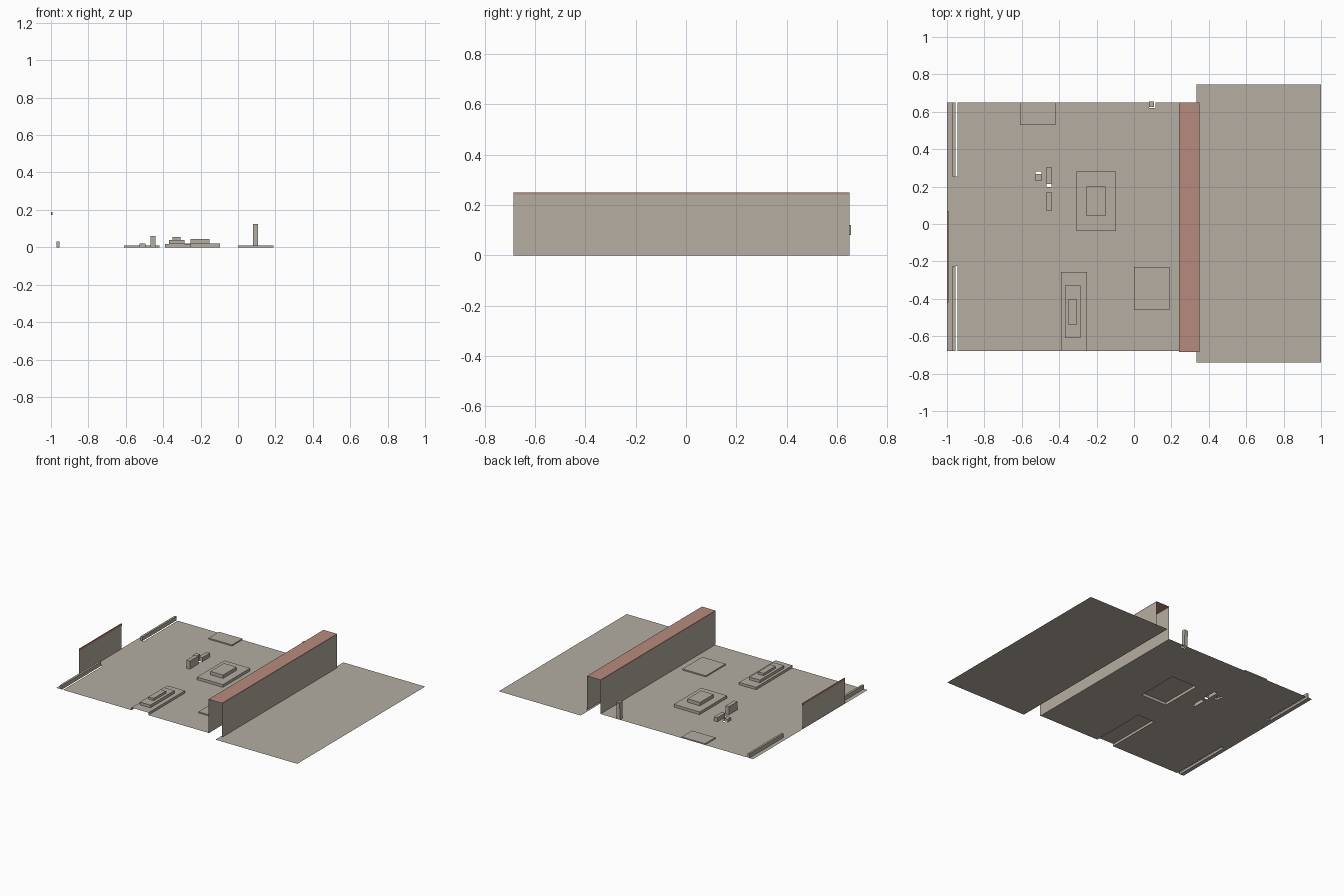
import bpy
import bmesh

cube = bpy.data.objects.get("Cube")
if cube:
    bpy.data.objects.remove(cube, do_unlink=True)


def material(name, rgb):
    m = bpy.data.materials.new(name)
    m.use_nodes = True
    colour = (*rgb, 1.0)
    m.diffuse_color = colour
    bsdf = next(n for n in m.node_tree.nodes if n.type == "BSDF_PRINCIPLED")
    bsdf.inputs["Base Color"].default_value = colour
    return m


STONE = material("warm grey stone", (0.46, 0.42, 0.36))
TILE = material("dull red tile", (0.47, 0.26, 0.21))


def finish(bm, name, mat):
    bmesh.ops.remove_doubles(bm, verts=bm.verts, dist=0.0001)
    mesh = bpy.data.meshes.new(name)
    bm.to_mesh(mesh)
    bm.free()
    mesh.materials.append(mat)
    obj = bpy.data.objects.new(name, mesh)
    bpy.context.collection.objects.link(obj)
    return obj


def sheet(name, rect, holes=(), mat=STONE):
    """Flat ground sheet made of cells, leaving out the rectangular holes."""
    rects = [rect, *holes]
    xs = sorted({v for r in rects for v in r[:2]})
    ys = sorted({v for r in rects for v in r[2:]})
    bm = bmesh.new()
    for x0, x1 in zip(xs, xs[1:]):
        for y0, y1 in zip(ys, ys[1:]):
            cx, cy = (x0 + x1) / 2, (y0 + y1) / 2
            if any(h[0] < cx < h[1] and h[2] < cy < h[3] for h in holes):
                continue
            corners = ((x0, y0), (x1, y0), (x1, y1), (x0, y1))
            bm.faces.new([bm.verts.new((x, y, 0)) for x, y in corners])
    return finish(bm, name, mat)


def block(name, rect, z0, z1, mat=STONE, open_front=False):
    """Box with no underside, optionally with no front."""
    x0, x1, y0, y1 = rect
    bm = bmesh.new()
    bmesh.ops.create_cube(bm, size=1)
    for v in bm.verts:
        v.co = (x1 if v.co.x > 0 else x0,
                y1 if v.co.y > 0 else y0,
                z1 if v.co.z > 0 else z0)
    bm.normal_update()
    gone = [f for f in bm.faces
            if f.normal.z < -0.5 or (open_front and f.normal.y < -0.5)]
    bmesh.ops.delete(bm, geom=gone, context="FACES")
    return finish(bm, name, mat)


def run(name, profile, y0, y1, mat):
    """Open x-z profile drawn out along y, with open ends."""
    bm = bmesh.new()
    for (xa, za), (xb, zb) in zip(profile, profile[1:]):
        bm.faces.new([bm.verts.new(p) for p in
                      ((xa, y0, za), (xa, y1, za), (xb, y1, zb), (xb, y0, zb))])
    return finish(bm, name, mat)


# Footprints: x0, x1, y0, y1
centre = (-0.307, -0.097, -0.037, 0.28)
front = (-0.39, -0.252, -0.68, -0.257)
rails = {"back_rail": (-0.97, -0.955, 0.255, 0.65),
         "front_rail": (-0.97, -0.955, -0.68, -0.225)}
small = {"tall_bench": ((-0.468, -0.441, 0.07, 0.17), 0.06),
         "long_bench": ((-0.468, -0.441, 0.215, 0.305), 0.03),
         "short_bench": ((-0.527, -0.495, 0.23, 0.267), 0.02)}

# Ground sheets, with gaps below the blocks and slots beside the rails
holes = [centre, front]
holes += [(r[0], r[1] + 0.01, r[2], r[3]) for r in rails.values()]
holes += [r for r, _ in small.values()]
holes += [(-0.468, -0.441, 0.197, 0.215), (-0.527, -0.495, 0.267, 0.282),
          (0.08, 0.115, 0.62, 0.65)]
sheet("main_ground", (-1, 0.24, -0.68, 0.65), holes)
sheet("side_ground", (0.335, 1, -0.74, 0.745))

# Stepped platforms
block("centre_platform", centre, 0, 0.02)
block("centre_platform_step", (-0.254, -0.152, 0.043, 0.2), 0.02, 0.045)
block("front_platform", front, 0, 0.018, open_front=True)
block("front_platform_step", (-0.37, -0.285, -0.61, -0.33), 0.018, 0.038)
block("front_platform_top", (-0.35, -0.307, -0.54, -0.4), 0.038, 0.055)

# Low slabs
block("back_slab", (-0.61, -0.42, 0.53, 0.65), 0, 0.009)
block("wall_slab", (0, 0.19, -0.46, -0.23), 0, 0.009)

# Rails, benches and post
for name, rect in rails.items():
    block(name, rect, 0, 0.03)
for name, (rect, height) in small.items():
    block(name, rect, 0, height)
block("post", (0.08, 0.108, 0.625, 0.65), 0, 0.125)
block("post_cap", (0.08, 0.108, 0.65, 0.655), 0.08, 0.12)

# Long hollow wall with a tiled coping
run("wall_right_side", [(0.24, 0), (0.24, 0.242)], -0.685, 0.65, STONE)
run("wall_left_side", [(0.35, 0.242), (0.35, 0)], -0.685, 0.65, STONE)
run("wall_coping", [(0.24, 0.242), (0.24, 0.25), (0.35, 0.25), (0.35, 0.242)],
    -0.685, 0.65, TILE)

# Screen panel on the right edge with a tiled coping
run("screen_panel", [(-0.997, 0), (-0.997, 0.172)], -0.42, 0.07, STONE)
block("screen_coping", (-1, -0.993, -0.42, 0.07), 0.172, 0.188, TILE)
